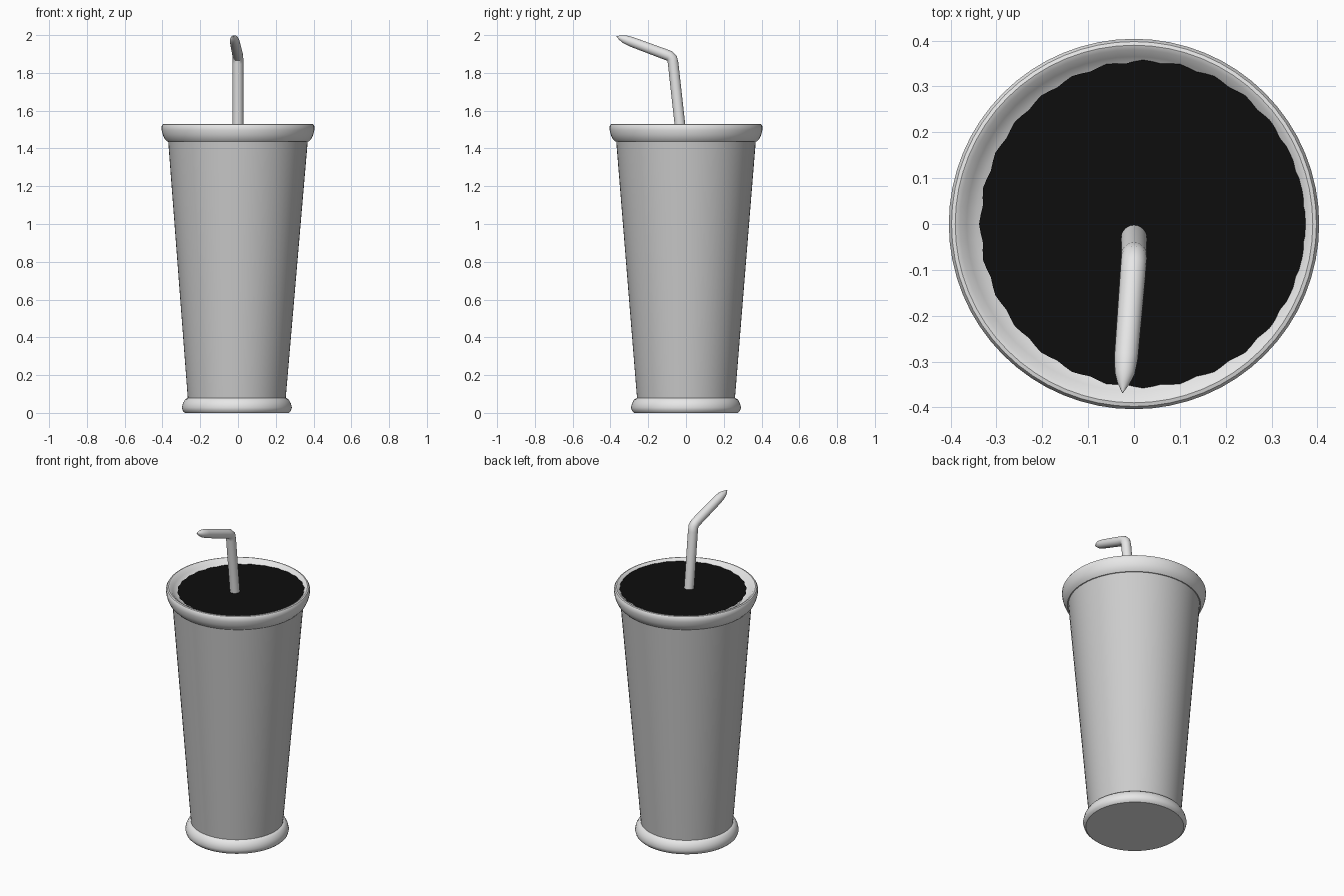
import bpy, math
from mathutils import Vector

if "Cube" in bpy.data.objects:
    bpy.data.objects.remove(bpy.data.objects["Cube"])


def mat(name, v):
    m = bpy.data.materials.new(name)
    m.diffuse_color = (v, v, v, 1)
    m.use_nodes = True
    m.node_tree.nodes["Principled BSDF"].inputs["Base Color"].default_value = m.diffuse_color
    return m


GREY = mat("cup grey", 0.6)
PALE = mat("straw pale grey", 0.8)
BLACK = mat("drink black", 0.004)


def make(name, verts, faces, material, angle=35):
    me = bpy.data.meshes.new(name)
    me.from_pydata(verts, [], faces)
    me.materials.append(material)
    ob = bpy.data.objects.new(name, me)
    bpy.context.collection.objects.link(ob)
    bpy.ops.object.select_all(action='DESELECT')
    ob.select_set(True)
    bpy.context.view_layer.objects.active = ob
    bpy.ops.object.shade_smooth_by_angle(angle=math.radians(angle))
    return ob


def skin(name, rings, material, cap_start=False, cap_end=False):
    n = len(rings[0])
    verts = [v for r in rings for v in r]
    faces = [(i * n + j, i * n + (j + 1) % n, (i + 1) * n + (j + 1) % n, (i + 1) * n + j)
             for i in range(len(rings) - 1) for j in range(n)]
    if cap_start:
        faces.append(tuple(reversed(range(n))))
    if cap_end:
        faces.append(tuple(range((len(rings) - 1) * n, len(rings) * n)))
    return make(name, verts, faces, material)


def lathe(name, profile, material, n=64, cx=0.0, **caps):
    rings = [[(cx + r * math.cos(2 * math.pi * k / n), r * math.sin(2 * math.pi * k / n), z)
              for k in range(n)] for r, z in profile]
    return skin(name, rings, material, **caps)


# tapered cup wall, leaning very slightly in x
wall = lathe("cup_wall", [(0.257, 0.05), (0.372, 1.47)], GREY)
for v in wall.data.vertices:
    v.co.x -= 0.007 * (1 - v.co.z / 1.47)

# rounded foot ring with closed underside
lathe("cup_foot", [(0.275, 0.0), (0.286, 0.01), (0.291, 0.028), (0.286, 0.05),
                   (0.275, 0.07), (0.262, 0.079), (0.250, 0.08)],
      PALE, cx=-0.006, cap_start=True)

# rolled rim, curling into the cup
lathe("cup_rim", [(0.362, 1.436), (0.375, 1.436), (0.388, 1.450), (0.398, 1.472),
                  (0.404, 1.497), (0.404, 1.518), (0.398, 1.528), (0.390, 1.530),
                  (0.380, 1.526), (0.365, 1.508), (0.345, 1.493), (0.325, 1.485)], PALE)

# drink surface, slightly tilted, with a faintly wavy edge
n = 112
pts = []
for k in range(n):
    a = 2 * math.pi * k / n
    r = 0.355 + 0.003 * math.cos(28 * a)
    x = 0.02 + r * math.cos(a)
    pts.append((x, r * math.sin(a), 1.512 + 0.02 * (x - 0.02)))
make("drink_surface", pts, [tuple(range(n))], BLACK)

# bent straw with a pinched, pointed tip
path = [(0, -0.026, 1.47), (0, -0.068, 1.85), (0, -0.074, 1.877), (-0.001, -0.088, 1.890),
        (-0.003, -0.115, 1.900), (-0.017, -0.29, 1.965), (-0.020, -0.325, 1.978),
        (-0.023, -0.348, 1.986), (-0.025, -0.368, 1.994)]
radii = [0.028] * 5 + [0.026, 0.022, 0.013, 0.001]
pv = [Vector(p) for p in path]
rings = []
for i, p in enumerate(pv):
    t = (pv[min(i + 1, len(pv) - 1)] - pv[max(i - 1, 0)]).normalized()
    u = Vector((1, 0, 0))
    u = (u - t * u.dot(t)).normalized()
    w = t.cross(u)
    rings.append([p + radii[i] * (u * math.cos(2 * math.pi * k / 24) + w * math.sin(2 * math.pi * k / 24))
                  for k in range(24)])
skin("straw", rings, PALE, cap_start=True, cap_end=True)
